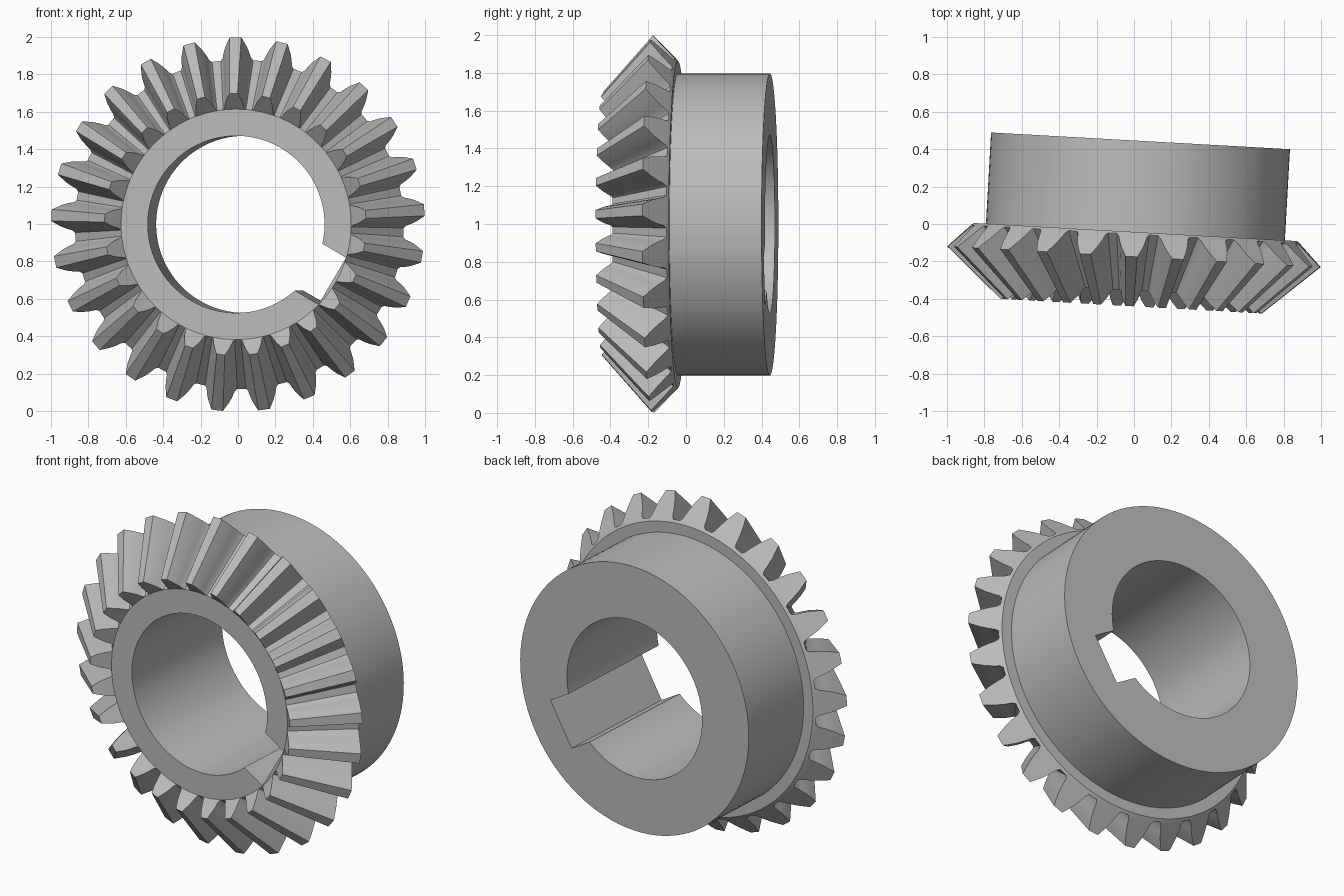
import bpy, bmesh
from math import sin, cos, asin, pi, radians

cube = bpy.data.objects.get("Cube")
if cube:
    bpy.data.objects.remove(cube, do_unlink=True)

TEETH = 25
PITCH = 2 * pi / TEETH
PHASE = radians(-0.8)
# Half tooth outline at the large end: (height fraction, half width)
FLANK = [(0, 0.087), (0.1, 0.076), (0.35, 0.068), (0.6, 0.057), (0.82, 0.043), (1, 0.031)]
# Tooth ends as (root radius, root depth, tip radius, tip depth, width scale)
FRONT_END = (0.616, -0.356, 0.70, -0.44, 0.70)
BACK_END = (0.88, -0.055, 1.0, -0.175, 1.0)
# Plain rings behind the teeth: (radius, depth)
HUB_RINGS = [(0.865, -0.043), (0.80, -0.043), (0.80, 0.445)]
BORE, KEY_HALF, KEY_DEPTH, KEY_ANGLE = 0.473, 0.145, 0.597, radians(120.5)


def polar(r, depth, t):
    return (r * sin(t), depth, r * cos(t))


def make_object(name, bm):
    bmesh.ops.recalc_face_normals(bm, faces=bm.faces)
    mesh = bpy.data.meshes.new(name)
    bm.to_mesh(mesh)
    bm.free()
    ob = bpy.data.objects.new(name, mesh)
    bpy.context.collection.objects.link(ob)
    return ob


def bridge(bm, a, b):
    n = len(a)
    for i in range(n):
        j = (i + 1) % n
        bm.faces.new((a[i], a[j], b[j], b[i]))


def tooth_ring(bm, end):
    """Toothed outline at one end, plus the plain root circle beneath it."""
    r0, d0, r1, d1, scale = end
    outline, root = [], []
    for k in range(TEETH):
        mid = PHASE + k * PITCH
        sides = [(-1, p) for p in FLANK] + [(1, p) for p in reversed(FLANK)]
        tooth = []
        for side, (h, half) in sides:
            r = r0 + (r1 - r0) * h
            tooth.append(bm.verts.new(polar(r, d0 + (d1 - d0) * h, mid + side * half * scale / r)))
        base = bm.verts.new(polar(r0, d0, mid))
        gap = bm.verts.new(polar(r0, d0, mid + PITCH / 2))
        bm.faces.new(tooth + [base])
        outline += tooth + [gap]
        root += [tooth[0], base, tooth[-1], gap]
    return outline, root


# Toothed head and hub as one closed body
bm = bmesh.new()
front_outline, front_root = tooth_ring(bm, FRONT_END)
back_outline, ring = tooth_ring(bm, BACK_END)
bridge(bm, front_outline, back_outline)
bm.faces.new(front_root)
for r, depth in HUB_RINGS:
    nxt = [bm.verts.new(polar(r, depth, PHASE + (i - 1) * PITCH / 4)) for i in range(4 * TEETH)]
    bridge(bm, ring, nxt)
    ring = nxt
bm.faces.new(ring)
gear = make_object("bevel_gear", bm)

# Cutter for the bore with its keyway
bm = bmesh.new()
start = asin(KEY_HALF / BORE)
SEGS = 80
section = [(BORE * cos(t), BORE * sin(t)) for t in
           (start + (2 * pi - 2 * start) * i / SEGS for i in range(SEGS + 1))]
section += [(KEY_DEPTH, -KEY_HALF), (KEY_DEPTH, KEY_HALF)]
ca, sa = cos(KEY_ANGLE), sin(KEY_ANGLE)
loops = [[bm.verts.new((u * sa + v * ca, depth, u * ca - v * sa)) for u, v in section]
         for depth in (-1, 1)]
bridge(bm, *loops)
for loop in loops:
    bm.faces.new(loop)
cutter = make_object("bore_cutter", bm)
cutter.hide_render = True

bpy.ops.object.select_all(action='DESELECT')
bpy.context.view_layer.objects.active = gear
gear.select_set(True)
cut = gear.modifiers.new("bore", 'BOOLEAN')
cut.operation = 'DIFFERENCE'
cut.solver = 'EXACT'
cut.object = cutter
bpy.ops.object.modifier_apply(modifier=cut.name)
bpy.data.objects.remove(cutter, do_unlink=True)

# Plain grey metal
steel = bpy.data.materials.new("grey_steel")
steel.use_nodes = True
grey = (0.5, 0.5, 0.5, 1)
steel.diffuse_color = grey
steel.node_tree.nodes["Principled BSDF"].inputs["Base Color"].default_value = grey
gear.data.materials.clear()
gear.data.materials.append(steel)

bpy.ops.object.shade_smooth_by_angle(angle=radians(25))
gear.rotation_euler = (0, 0, radians(-3.2))
gear.location = (0.01, 0, 0.998)
